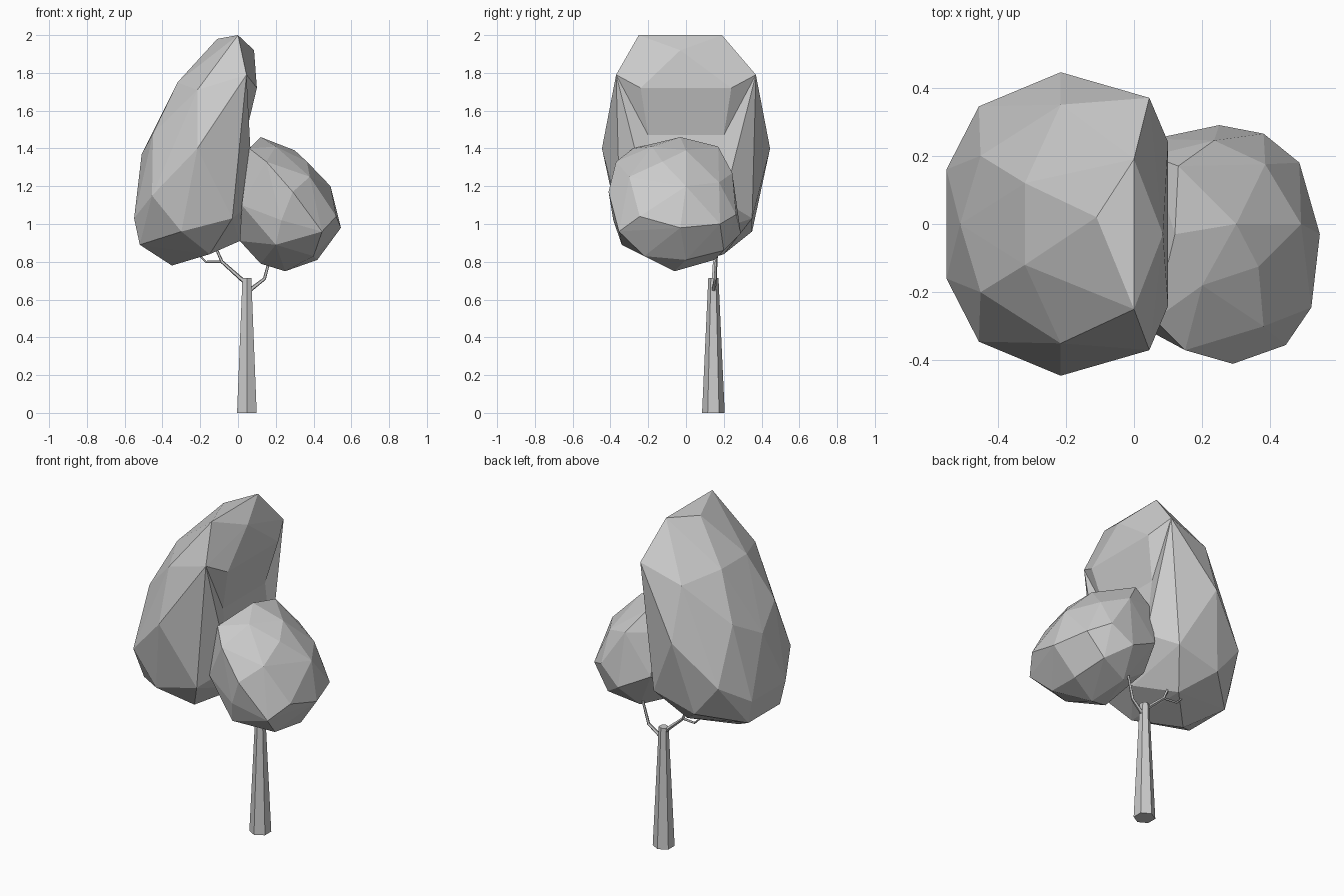
import bpy, bmesh, math
from mathutils import Vector


def finish(bm, name):
    bmesh.ops.recalc_face_normals(bm, faces=bm.faces[:])
    me = bpy.data.meshes.new(name)
    bm.to_mesh(me)
    bm.free()
    ob = bpy.data.objects.new(name, me)
    bpy.context.collection.objects.link(ob)
    return ob


def foliage(name, pts, dents=()):
    """Faceted hull through the points; each dent (point, shift) is pushed in afterwards."""
    bm = bmesh.new()
    for p in pts:
        bm.verts.new(p)
    res = bmesh.ops.convex_hull(bm, input=bm.verts[:], use_existing_faces=False)
    junk = {g for g in res["geom_interior"] + res["geom_unused"]
            if isinstance(g, bmesh.types.BMVert)}
    if junk:
        bmesh.ops.delete(bm, geom=list(junk), context='VERTS')
    for p, shift in dents:
        for v in bm.verts:
            if (v.co - Vector(p)).length < 1e-4:
                v.co += Vector(shift)
    return finish(bm, name)


def limb(name, path, radii, sides=6):
    """Tapered tube along a path in the x-z direction."""
    bm = bmesh.new()
    path = [Vector(p) for p in path]
    rings = []
    for i, (p, r) in enumerate(zip(path, radii)):
        d = (path[min(i + 1, len(path) - 1)] - path[max(i - 1, 0)]).normalized()
        u = Vector((0, 1, 0))
        u = (u - d * u.dot(d)).normalized()
        w = d.cross(u)
        rings.append([bm.verts.new(p + r * (u * math.cos(a) + w * math.sin(a)))
                      for a in (2 * math.pi * k / sides for k in range(sides))])
    for a, b in zip(rings, rings[1:]):
        for k in range(sides):
            n = (k + 1) % sides
            bm.faces.new((a[k], a[n], b[n], b[k]))
    bm.faces.new(rings[0])
    bm.faces.new(rings[-1])
    return finish(bm, name)


# Tall leaning crown: points on one half, mirrored in y
half = [
    (-0.52, 0.15, 0.89), (-0.30, 0.35, 0.96), (-0.03, 0.35, 1.03),
    (0.08, 0.20, 1.12), (-0.15, 0.20, 0.84), (-0.55, 0.16, 1.03),
    (-0.455, 0.345, 1.15), (-0.45, 0.20, 1.48), (-0.215, 0.445, 1.40),
    (-0.215, 0.35, 1.71), (-0.32, 0.12, 1.75), (0.045, 0.37, 1.79),
    (0.10, 0.24, 1.72), (0.11, 0.20, 1.45),
]
middle = [
    (-0.35, 0, 0.78), (0.01, 0, 0.91), (-0.51, 0, 1.37), (-0.11, 0.02, 1.98),
    (0.0, -0.25, 2.0), (0.0, 0.19, 2.0), (0.085, -0.03, 1.92),
]
tall = [(x, s * y, z) for x, y, z in half for s in (-1, 1)] + middle
foliage("tall_crown", tall,
        [((0.11, s * 0.20, 1.45), (-0.07, 0, 0.02)) for s in (-1, 1)])

# Lower round crown
low = [
    (0.12, -0.03, 1.46), (0.13, 0.17, 1.41), (0.06, -0.28, 1.40),
    (0.20, -0.18, 1.41), (0.30, 0.0, 1.39), (0.365, -0.125, 1.33),
    (0.235, 0.245, 1.27), (0.385, 0.175, 1.22), (0.49, 0.0, 1.20),
    (0.38, -0.30, 1.25), (0.29, -0.41, 1.17), (0.15, -0.37, 1.33),
    (0.23, -0.385, 1.02), (0.52, -0.245, 1.04), (0.445, -0.355, 0.96),
    (0.545, -0.03, 0.98), (0.485, 0.18, 1.0), (0.38, 0.265, 1.05),
    (0.25, 0.29, 0.95), (0.25, -0.06, 0.75), (0.20, -0.34, 0.89),
    (0.42, 0.0, 0.81), (0.12, -0.10, 0.79), (0.40, -0.22, 0.83),
    (0.20, 0.15, 0.81), (0.38, 0.20, 0.86), (0.01, -0.15, 0.91),
    (0.03, 0.12, 0.93), (0.05, 0.20, 1.30), (0.02, -0.30, 1.10),
    (0.06, 0.25, 1.05),
]
foliage("low_crown", low)

# Six-sided trunk and thin branches
limb("trunk", [(0.047, 0.145, 0), (0.047, 0.145, 0.715)], [0.06, 0.027])
limb("left_branch", [(0.05, 0.145, 0.68), (-0.085, 0.15, 0.80), (-0.12, 0.15, 0.88)],
     [0.012, 0.009, 0.007], 5)
limb("left_twig", [(-0.085, 0.15, 0.80), (-0.17, 0.16, 0.80), (-0.21, 0.165, 0.84)],
     [0.007, 0.006, 0.005], 5)
limb("right_branch", [(0.05, 0.145, 0.64), (0.14, 0.155, 0.71), (0.175, 0.16, 0.84)],
     [0.012, 0.009, 0.007], 5)
